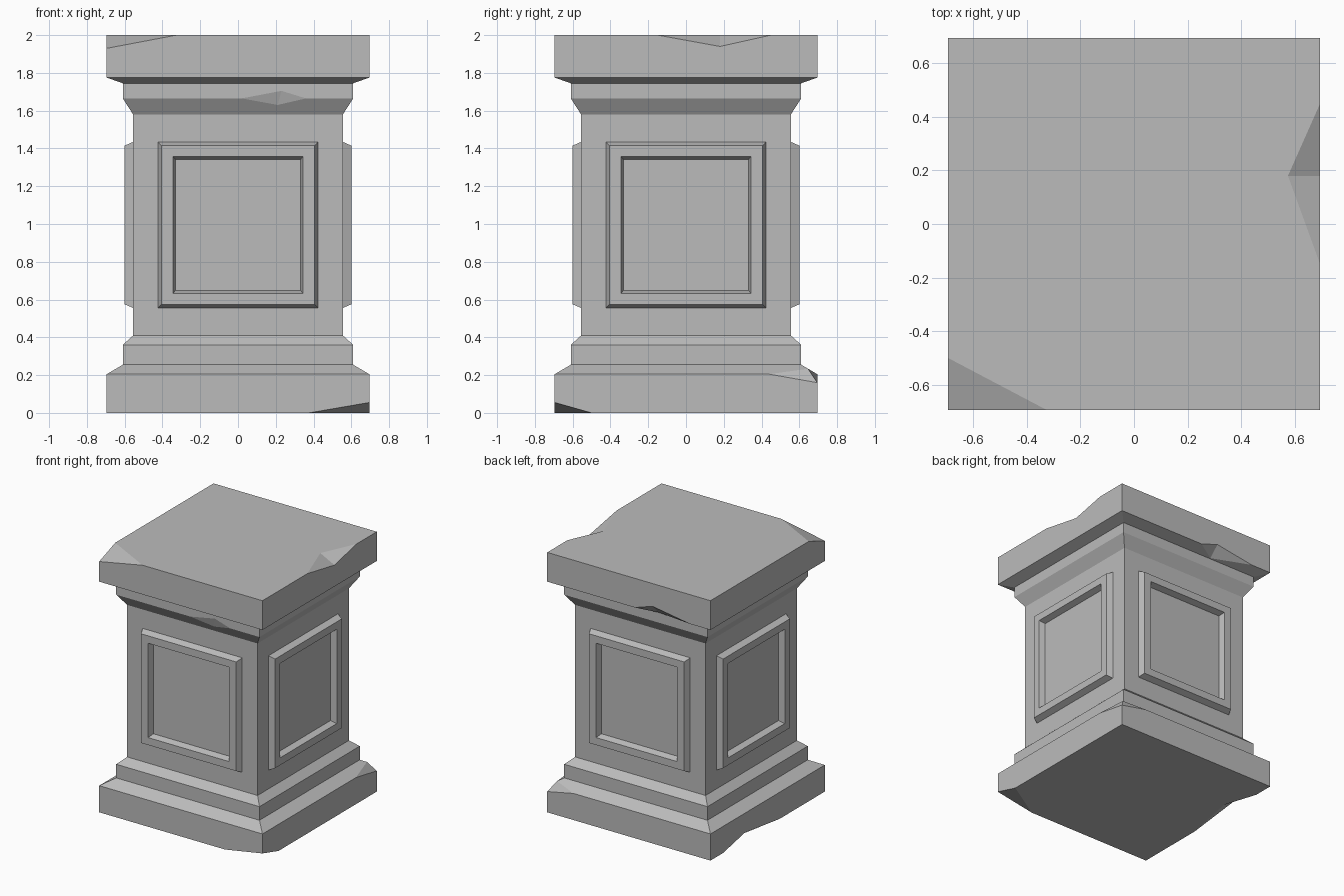
import bpy, bmesh
from math import radians
from mathutils import Matrix, Vector

cube = bpy.data.objects.get("Cube")
if cube:
    bpy.data.objects.remove(cube, do_unlink=True)

stone = bpy.data.materials.new("grey_stone")
stone.use_nodes = True
GREY = (0.5, 0.5, 0.5, 1)
stone.diffuse_color = GREY
stone.node_tree.nodes["Principled BSDF"].inputs["Base Color"].default_value = GREY


def add_object(name, bm):
    bmesh.ops.recalc_face_normals(bm, faces=bm.faces[:])
    mesh = bpy.data.meshes.new(name)
    bm.to_mesh(mesh)
    bm.free()
    mesh.materials.append(stone)
    obj = bpy.data.objects.new(name, mesh)
    bpy.context.collection.objects.link(obj)
    return obj


def rectangle(bm, w, h, depth):
    """Rectangular ring of half-size w by h at a given depth."""
    return [bm.verts.new((x * w, y * h, depth))
            for x, y in ((-1, -1), (1, -1), (1, 1), (-1, 1))]


def bridge(bm, a, b):
    for i in range(4):
        j = (i + 1) % 4
        bm.faces.new((a[i], a[j], b[j], b[i]))


# Pedestal: square moulding profile as (half-width, height)
SLAB, MOULD, SHAFT = 0.695, 0.61, 0.555
profile = [(SLAB, 0), (SLAB, 0.205), (MOULD, 0.255), (MOULD, 0.36),
           (SHAFT, 0.41), (SHAFT, 1.58), (MOULD, 1.665), (MOULD, 1.745),
           (SLAB, 1.775), (SLAB, 2)]
bm = bmesh.new()
rings = [rectangle(bm, w, w, z) for w, z in profile]
for a, b in zip(rings, rings[1:]):
    bridge(bm, a, b)
bm.faces.new(rings[0])
bm.faces.new(rings[-1])
pedestal = add_object("pedestal_body", bm)


# Chipped stone: each chip is a small convex wedge cut from the body
def chip(*points):
    bm = bmesh.new()
    for p in points:
        bm.verts.new(p)
    bmesh.ops.convex_hull(bm, input=bm.verts[:])
    cutter = add_object("chip_cutter", bm)
    cutter.hide_render = True
    mod = pedestal.modifiers.new("chip", 'BOOLEAN')
    mod.operation = 'DIFFERENCE'
    mod.solver = 'EXACT'
    mod.object = cutter
    bpy.context.view_layer.objects.active = pedestal
    bpy.ops.object.modifier_apply(modifier=mod.name)
    bpy.data.objects.remove(cutter, do_unlink=True)


S = SLAB
# top front corner
chip((-S, -0.5, 2), (-0.325, -S, 2), (-S, -S, 1.93), (-0.8, -0.8, 2.05))
# top side edge
chip((S, 0.45, 2), (S, -0.15, 2), (S, 0.18, 1.94), (0.575, 0.18, 2), (0.8, 0.18, 2.05))
# front cornice edge
chip((0.02, -MOULD, 1.665), (0.36, -MOULD, 1.665), (0.23, -MOULD, 1.705),
     (0.21, -0.587, 1.63), (0.2, -0.66, 1.66))
# bottom front corner
chip((0.375, -S, 0), (S, -S, 0.055), (S, -0.5, 0), (0.8, -0.8, -0.05))
# bottom side edge
chip((-S, 0.54, 0), (-S, -0.15, 0), (-S, 0.28, 0.055), (-0.61, 0.28, 0), (-0.8, 0.25, -0.05))
# lower back edge of the cap
chip((-0.05, S, 1.775), (-0.52, S, 1.775), (-0.2, S, 1.825),
     (-0.2, 0.615, 1.747), (-0.25, 0.78, 1.75))
# back corner of the base, two facets meeting on the diagonal
facet = [(0.645, 0.645, 0.235), (S, S, 0.16), (S, S, 0.205), (0.8, 0.8, 0.23)]
chip((S, 0.44, 0.205), *facet)
chip((0.47, S, 0.205), *facet)

# Raised panel frames, one per side: (half-width, half-height, distance from axis)
frame = [(0.426, 0.442, 0.55), (0.405, 0.42, 0.6), (0.345, 0.363, 0.6), (0.33, 0.345, 0.55)]
for i, side in enumerate(("front", "left", "back", "right")):
    bm = bmesh.new()
    loops = [rectangle(bm, *f) for f in frame]
    for a, b in zip(loops, loops[1:] + loops[:1]):
        bridge(bm, a, b)
    turn = Matrix.Rotation(radians(90 * i), 4, 'Z') @ Matrix.Rotation(radians(90), 4, 'X')
    bm.transform(Matrix.Translation(Vector((0, 0, 0.995))) @ turn)
    add_object(side + "_panel_frame", bm)
